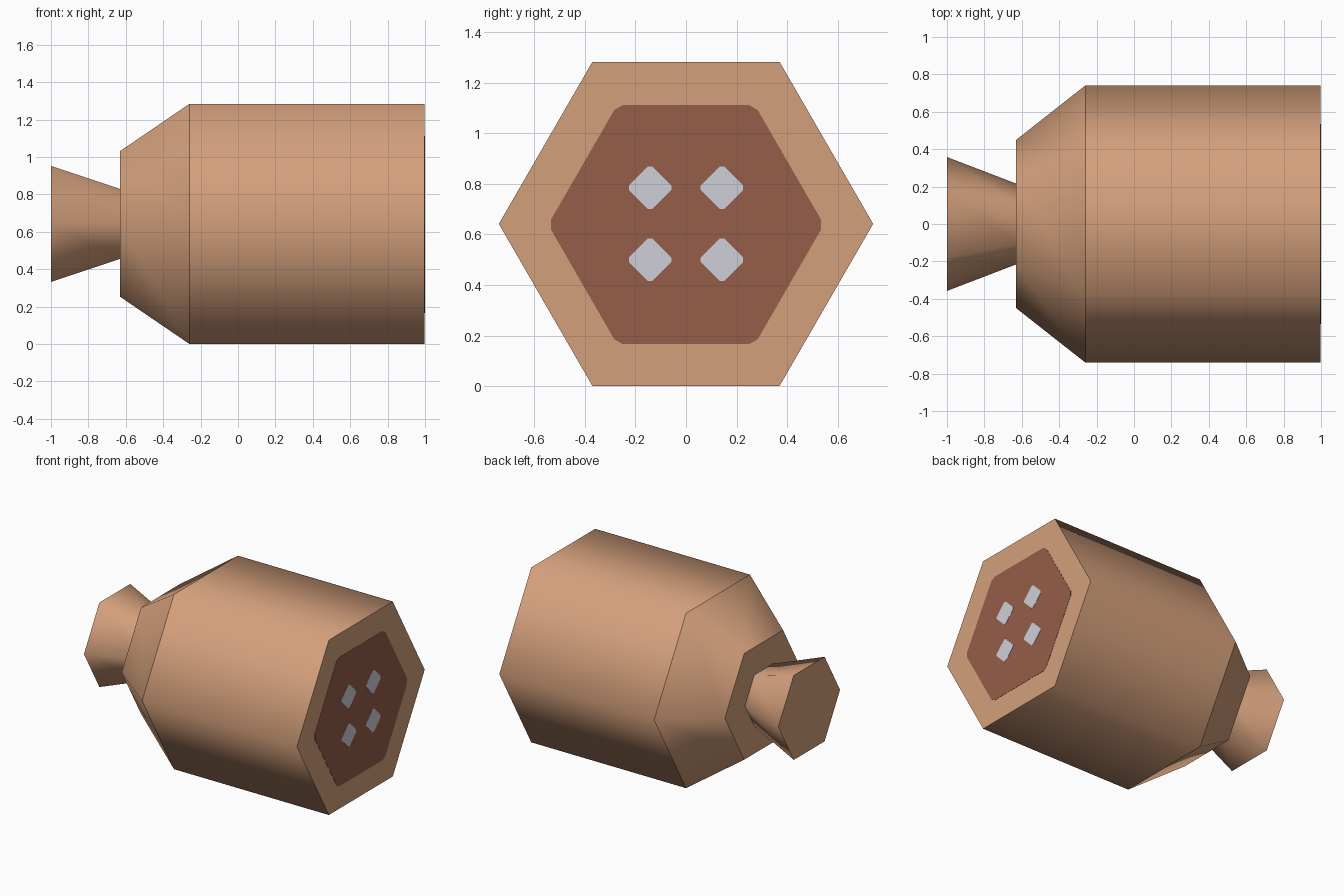
import bpy, bmesh, math

if "Cube" in bpy.data.objects:
    bpy.data.objects.remove(bpy.data.objects["Cube"])

CZ = 0.642                     # height of the long axis


def material(name, rgb):
    m = bpy.data.materials.new(name)
    lin = [((c / 255 + 0.055) / 1.055) ** 2.4 for c in rgb]
    m.diffuse_color = (*lin, 1)
    m.use_nodes = True
    m.node_tree.nodes["Principled BSDF"].inputs["Base Color"].default_value = m.diffuse_color
    return m


copper = material("copper tan", (212, 160, 124))
brown = material("dark brown", (149, 93, 72))
grey = material("pale grey", (207, 207, 216))


def lathe(name, profile, mat, sides=6, y=0, z=CZ, bevel=0.0):
    """Capped prism along x from (x, radius) rings; rings stay sharp, sides smooth."""
    bm = bmesh.new()
    rings = []
    for x, r in profile:
        rings.append([bm.verts.new((x, y + r * math.cos(2 * math.pi * i / sides),
                                    z + r * math.sin(2 * math.pi * i / sides)))
                      for i in range(sides)])
    for a, b in zip(rings, rings[1:]):
        for i in range(sides):
            j = (i + 1) % sides
            bm.faces.new((a[i], a[j], b[j], b[i])).smooth = not bevel
    bm.faces.new(rings[0])
    bm.faces.new(rings[-1])
    bmesh.ops.recalc_face_normals(bm, faces=bm.faces[:])
    for e in bm.edges:
        if abs(e.verts[0].co.x - e.verts[1].co.x) < 1e-6:
            e.smooth = False
    if bevel:                  # clip the corners of a flat plate
        corners = [e for e in bm.edges if e.smooth]
        bmesh.ops.bevel(bm, geom=corners, offset=bevel, segments=1, affect='EDGES')
    me = bpy.data.meshes.new(name)
    bm.to_mesh(me)
    bm.free()
    me.materials.append(mat)
    ob = bpy.data.objects.new(name, me)
    bpy.context.collection.objects.link(ob)
    return ob


# Hexagonal body with tapered rear shoulder
lathe("body", [(-0.63, 0.45), (-0.26, 0.741), (0.997, 0.741)], copper)

# Flared rear nozzle
lathe("nozzle", [(-1.0, 0.358), (-0.63, 0.216)], copper)

# Dark panel on the front end, with clipped corners
lathe("end_panel", [(0.995, 0.546), (0.9985, 0.546)], brown, z=0.639, bevel=0.022)

# Four pale diamond studs
for y in (-0.142, 0.142):
    for z in (0.5, 0.785):
        lathe("diamond_stud", [(0.997, 0.093), (1.0, 0.093)], grey, 4, y, z, bevel=0.012)
